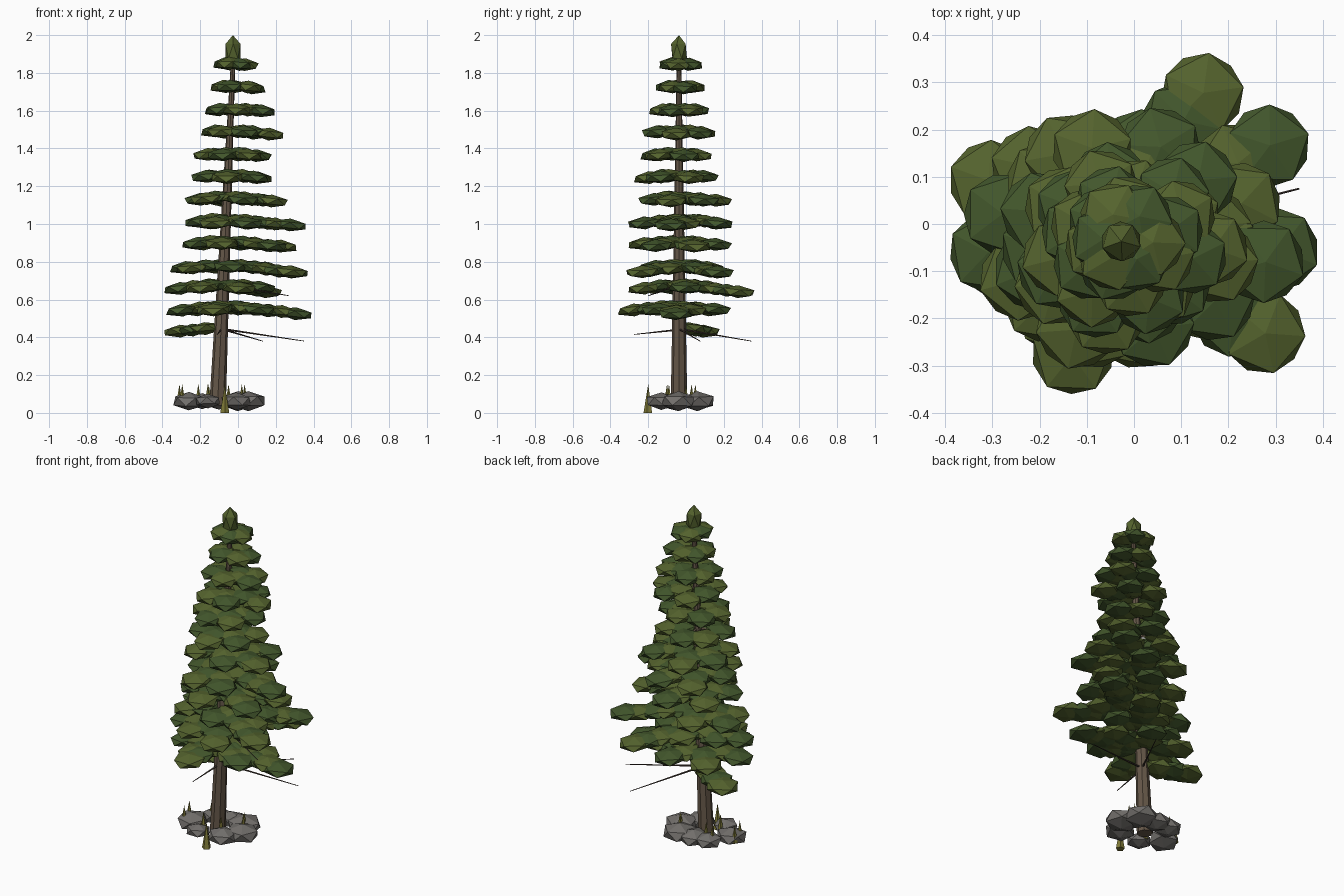
import bpy, bmesh, math, random
from mathutils import Vector, Matrix

if "Cube" in bpy.data.objects:
    bpy.data.objects.remove(bpy.data.objects["Cube"])

random.seed(4)
TY = -0.037                                   # trunk centre in y


def trunk_x(z):
    return -0.11 + 0.085 * z / 1.88           # the trunk leans towards +x


def material(name, rgb):
    m = bpy.data.materials.new(name)
    m.diffuse_color = (*rgb, 1)
    m.use_nodes = True
    m.node_tree.nodes["Principled BSDF"].inputs["Base Color"].default_value = m.diffuse_color
    return m


def finish(bm, name, mat):
    me = bpy.data.meshes.new(name)
    bm.to_mesh(me)
    bm.free()
    me.materials.append(mat)
    ob = bpy.data.objects.new(name, me)
    bpy.context.collection.objects.link(ob)
    return ob


def blob(bm, pos, size, tilt=0.0, direction=0.0):
    """Flattened icosahedron, drooping by tilt along a horizontal direction."""
    m = (Matrix.Translation(pos) @ Matrix.Rotation(direction, 4, 'Z')
         @ Matrix.Rotation(tilt, 4, 'Y') @ Matrix.Diagonal((*size, 1))
         @ Matrix.Rotation(random.uniform(0, 6.28), 4, 'Z'))
    bmesh.ops.create_icosphere(bm, subdivisions=1, radius=1, matrix=m)


def stick(bm, a, b, r1, r2, sides):
    """Tapered rod from a to b."""
    a, b = Vector(a), Vector(b)
    d = b - a
    m = Matrix.Translation((a + b) / 2) @ d.to_track_quat('Z', 'Y').to_matrix().to_4x4()
    bmesh.ops.create_cone(bm, cap_ends=True, segments=sides, radius1=r1,
                          radius2=r2, depth=d.length, matrix=m)


bark = material("bark", (0.13, 0.095, 0.065))
twig_mat = material("dead_wood", (0.07, 0.05, 0.04))
light = material("needles_light", (0.09, 0.125, 0.027))
dark = material("needles_dark", (0.055, 0.095, 0.025))
stone = material("stone", (0.17, 0.16, 0.15))
straw = material("dry_grass", (0.22, 0.2, 0.04))

# Trunk
bm = bmesh.new()
stick(bm, (trunk_x(0.04), TY, 0.04), (trunk_x(1.9), TY, 1.9), 0.044, 0.011, 8)
finish(bm, "trunk", bark)

# Foliage tiers: height, branch count, x min, x max, y min, y max
tiers = [
    (1.853, 6, -0.135, 0.11, -0.145, 0.09),
    (1.735, 6, -0.15, 0.15, -0.165, 0.105),
    (1.615, 6, -0.18, 0.20, -0.20, 0.125),
    (1.50, 6, -0.20, 0.245, -0.235, 0.16),
    (1.38, 6, -0.24, 0.18, -0.245, 0.14),
    (1.265, 6, -0.25, 0.185, -0.28, 0.175),
    (1.15, 6, -0.285, 0.265, -0.255, 0.245),
    (1.03, 6, -0.285, 0.25, -0.31, 0.25),
    (0.915, 6, -0.30, 0.315, -0.31, 0.245),
    (0.79, 6, -0.365, 0.25, -0.25, 0.20),
    (0.685, 5, -0.30, 0.20, -0.31, 0.20),
    (0.57, 6, -0.385, 0.25, -0.28, 0.24),
    (0.46, 0, 0, 0, 0, 0),
]
# Extra long branches per tier: tip centres
long_tips = {
    7: [(0.275, -0.08)],
    9: [(0.285, 0.165), (0.275, -0.23)],
    10: [(0.145, 0.275), (-0.305, -0.06)],
    11: [(0.305, -0.055), (-0.13, -0.275)],
    12: [(-0.305, 0.09)],
}
pads = [bmesh.new(), bmesh.new()]
limbs = bmesh.new()
SLOPE = 0.11
for i, (z, n, x0, x1, y0, y1) in enumerate(tiers):
    r = min(0.098, 0.08 + 0.0025 * i)
    e = r * 0.92
    cx = trunk_x(z)
    tips = list(long_tips.get(i, []))
    if n:
        angs = [i * 2.4 + k * math.tau / n + random.uniform(-.1, .1) for k in range(n)]
        cs, sn = [math.cos(a) for a in angs], [math.sin(a) for a in angs]
        for c, s in zip(cs, sn):
            # spread the branch tips over the outline of the tier
            x = cx + (c / max(cs) * (x1 - e - cx) if c > 0 else c / min(cs) * (x0 + e - cx))
            y = TY + (s / max(sn) * (y1 - e - TY) if s > 0 else s / min(sn) * (y0 + e - TY))
            tips.append((x, y))
    for k, (x, y) in enumerate(tips):
        d = Vector((x - cx, y - TY, 0))
        reach, ang = d.length, math.atan2(y - TY, x - cx)
        stick(limbs, (cx, TY, z), (x, y, z - SLOPE * reach), 0.008, 0.003, 5)
        steps = max(1, round(reach / 0.085))
        for j in range(steps):
            p = Vector((cx, TY, z)) + d * (1 - j / (steps + 0.3))
            p.z -= SLOPE * (p - Vector((cx, TY, z))).length + random.uniform(-.003, .003)
            blob(pads[(i + k + j) % 2], p, (r, r, 0.034), SLOPE, ang)
finish(limbs, "branches", bark)
# Crown tip
blob(pads[0], (-0.027, TY, 1.915), (0.047, 0.047, 0.085))
finish(pads[0], "foliage_light", light)
finish(pads[1], "foliage_dark", dark)

# Dead twigs below the crown
bm = bmesh.new()
for z, tip in [(0.445, (0.35, 0.075, 0.38)), (0.445, (0.13, 0.345, 0.38)),
               (0.44, (-0.11, -0.275, 0.415)), (0.68, (0.27, -0.2, 0.62))]:
    stick(bm, (trunk_x(z), TY, z), tip, 0.006, 0.002, 5)
finish(bm, "dead_twigs", twig_mat)

# Ring of stones at the foot
bm = bmesh.new()
for x, y, r in [(-0.26, -0.06, 0.092), (-0.19, 0.06, 0.08), (-0.1, 0.07, 0.085),
                (0.0, 0.06, 0.1), (0.055, -0.04, 0.1), (-0.01, -0.13, 0.088),
                (-0.16, -0.15, 0.072)]:
    blob(bm, (x, y, 0.062), (r, r, r * 0.53), random.uniform(-.1, .1), random.uniform(0, 6))
finish(bm, "stones", stone)

# Grass blades
bm = bmesh.new()
for x, y in [(-0.31, -0.02), (-0.295, -0.09), (-0.21, 0.05), (-0.155, 0.03), (-0.07, -0.2),
             (-0.05, -0.09), (0.02, 0.03), (0.035, 0.0), (-0.16, -0.1)]:
    low = y < -0.15
    stick(bm, (x, y, 0.0 if low else 0.05), (x, y, 0.152), 0.025 if low else 0.018, 0.0, 5)
finish(bm, "grass_blades", straw)
